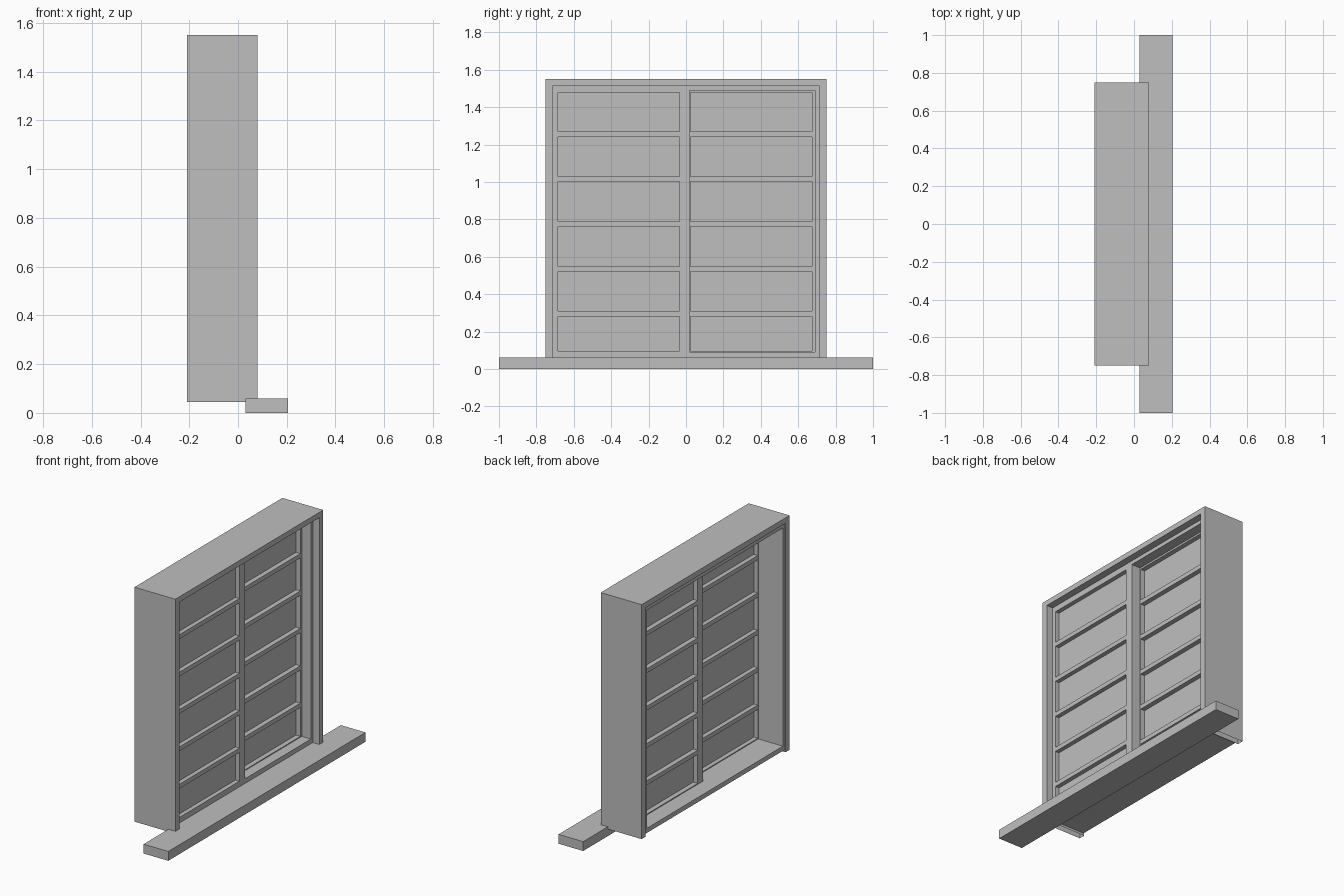
import bpy
import bmesh
from mathutils import Vector

old = bpy.data.objects.get("Cube")
if old:
    bpy.data.objects.remove(old, do_unlink=True)

grey = bpy.data.materials.new("plain_grey")
grey.use_nodes = True
colour = (0.52, 0.52, 0.52, 1)
grey.diffuse_color = colour
grey.node_tree.nodes["Principled BSDF"].inputs["Base Color"].default_value = colour


def add_box(bm, x, y, z, open_bottom=False):
    """Box from (low, high) ranges on each axis."""
    verts = bmesh.ops.create_cube(bm, size=1)["verts"]
    low = [v for v in verts if v.co.z < 0]
    for v in verts:
        v.co = Vector([r[0] if c < 0 else r[1] for c, r in zip(v.co, (x, y, z))])
    if open_bottom:
        bottom = [f for f in low[0].link_faces if all(v in low for v in f.verts)]
        bmesh.ops.delete(bm, geom=bottom, context="FACES_ONLY")


def finish(name, bm):
    mesh = bpy.data.meshes.new(name)
    bm.to_mesh(mesh)
    bm.free()
    mesh.materials.append(grey)
    obj = bpy.data.objects.new(name, mesh)
    bpy.context.collection.objects.link(obj)


# Projecting sill board
bm = bmesh.new()
add_box(bm, (0.03, 0.205), (-1, 1), (0, 0.06))
finish("sill", bm)

# Outer casing: two hollow-ended jambs and a head
depth = (-0.21, 0.08)
bm = bmesh.new()
for y in ((-0.75, -0.71), (0.71, 0.75)):
    add_box(bm, depth, y, (0.045, 1.515), open_bottom=True)
add_box(bm, depth, (-0.75, 0.75), (1.515, 1.55))
finish("outer_casing", bm)


def lining(name, x, y_low, y_high, sides):
    """Inner lining with a floor, a ceiling and the given side strips."""
    bm = bmesh.new()
    for z in ((0.06, 0.09), (1.49, 1.515)):
        add_box(bm, x, (y_low, y_high), z)
    for y in sides:
        add_box(bm, x, y, (0.09, 1.49))
    finish(name, bm)


left_strip, right_strip = (-0.71, -0.69), (0.69, 0.71)
lining("inner_lining", (-0.205, -0.03), -0.71, 0.71, (left_strip, right_strip))
lining("track_filler", (-0.03, 0.034), 0.02, 0.71, (right_strip,))


def sash(name, x, pane_y, outer_y):
    """Sliding sash with stiles, rails, glazing bars and a thin pane."""
    bm = bmesh.new()
    add_box(bm, x, (outer_y[0], pane_y[0]), (0.06, 1.515))
    add_box(bm, x, (pane_y[1], outer_y[1]), (0.06, 1.515))
    add_box(bm, x, pane_y, (0.06, 0.096))
    add_box(bm, x, pane_y, (1.478, 1.515))
    for i in range(5):
        mid = 0.295 + 0.24 * i
        add_box(bm, x, pane_y, (mid - 0.014, mid + 0.014))
    finish(name, bm)

    centre = (x[0] + x[1]) / 2
    bm = bmesh.new()
    add_box(bm, (centre - 0.004, centre + 0.004), pane_y, (0.096, 1.478))
    finish(name + "_pane", bm)


sash("front_sash", (-0.03, 0.034), (-0.685, -0.035), (-0.71, 0.02))
sash("rear_sash", (-0.1, -0.03), (0.025, 0.675), (-0.03, 0.71))
